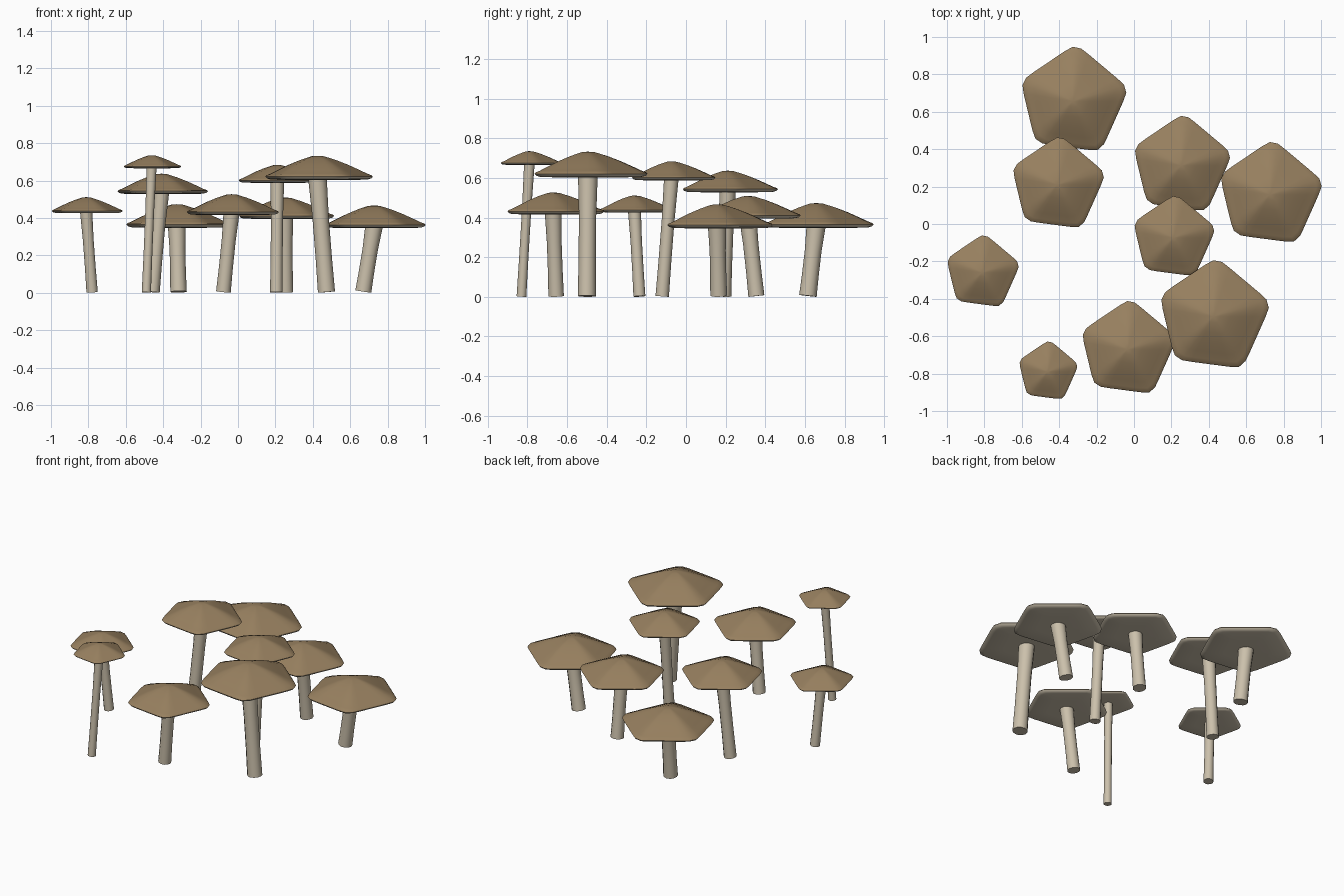
import bpy, bmesh, math
from mathutils import Vector

default = bpy.data.objects.get("Cube")
if default:
    bpy.data.objects.remove(default, do_unlink=True)


def make_material(name, rgb):
    mat = bpy.data.materials.new(name)
    mat.use_nodes = True
    mat.diffuse_color = (*rgb, 1)
    mat.node_tree.nodes["Principled BSDF"].inputs["Base Color"].default_value = (*rgb, 1)
    return mat


brown = make_material("cap_brown", (0.31, 0.215, 0.115))
cream = make_material("stem_cream", (0.60, 0.53, 0.41))

CORNERS = [math.radians(a) for a in (87, 13, -61, -134, -199)]
SIDES = [(a + b) / 2 for a, b in zip(CORNERS, CORNERS[1:] + [CORNERS[0] - math.tau])]

# Cap outline from centre top, over the rim, to the underside: radius, height
DOME = [(0.12, 0.425), (0.33, 0.36), (0.55, 0.275), (0.75, 0.185),
        (0.9, 0.115), (0.98, 0.085), (1.0, 0.063)]
UNDERSIDE = [(0.97, 0.03), (0.9, 0.01), (0.5, 0)]
CAP_TOP = 0.435


def rounded_pentagon(angle):
    """Radius of a soft five-sided outline whose corners reach about one."""
    total = sum(max(math.cos(angle - s) / 0.85, 0) ** 14 for s in SIDES)
    return total ** (-1 / 14)


def loft(name, rings, start, end, materials, dome_rings=0):
    """Skin a stack of rings and close each end with a fan."""
    bm = bmesh.new()
    rows = [[bm.verts.new(p) for p in ring] for ring in rings]
    n = len(rows[0])
    first, last = bm.verts.new(start), bm.verts.new(end)
    for i in range(n):
        j = (i + 1) % n
        bm.faces.new((first, rows[0][i], rows[0][j]))
        for k, (a, b) in enumerate(zip(rows, rows[1:])):
            face = bm.faces.new((a[i], b[i], b[j], a[j]))
            face.material_index = int(0 < dome_rings <= k + 1)
        face = bm.faces.new((last, rows[-1][j], rows[-1][i]))
        face.material_index = int(dome_rings > 0)
    bmesh.ops.recalc_face_normals(bm, faces=bm.faces)
    mesh = bpy.data.meshes.new(name)
    bm.to_mesh(mesh)
    bm.free()
    for mat in materials:
        mesh.materials.append(mat)
    obj = bpy.data.objects.new(name, mesh)
    bpy.context.collection.objects.link(obj)
    bpy.ops.object.select_all(action='DESELECT')
    obj.select_set(True)
    bpy.context.view_layer.objects.active = obj
    bpy.ops.object.shade_smooth_by_angle(angle=math.radians(60))


def add_cap(name, center, size):
    angles = [math.tau * i / 40 for i in range(40)]
    rings = []
    for r, h in DOME + UNDERSIDE:
        rings.append([center + size * Vector((r * rounded_pentagon(a) * math.cos(a),
                                              r * rounded_pentagon(a) * math.sin(a), h))
                      for a in angles])
    loft(name, rings, center + Vector((0, 0, CAP_TOP * size)), center,
         [brown, cream], len(DOME))


def add_stem(name, foot, head, size):
    lean = (head - foot) / (head.z - foot.z)
    foot = foot + Vector((0, 0, 0.152 * size * lean.xy.length))
    rings = []
    for t, r in ((0, 0.152), (0.3, 0.145), (0.65, 0.145), (1, 0.165)):
        ring = []
        for i in range(12):
            a = math.tau * i / 12
            off = Vector((math.cos(a), math.sin(a), 0)) * r * size
            off.z = -off.dot(lean)
            ring.append(foot.lerp(head, t) + off)
        rings.append(ring)
    loft(name, rings, foot, head, [cream])


# Each mushroom: cap x, cap y, cap size, underside height, foot x, foot y
MUSHROOMS = [
    (-0.327, 0.656, 0.29, 0.347, -0.318, 0.615),
    (-0.41, 0.21, 0.252, 0.527, -0.457, 0.19),
    (0.252, 0.312, 0.265, 0.394, 0.255, 0.355),
    (0.727, 0.157, 0.28, 0.345, 0.67, 0.165),
    (0.21, -0.074, 0.222, 0.587, 0.205, -0.12),
    (-0.812, -0.26, 0.198, 0.425, -0.78, -0.235),
    (-0.462, -0.79, 0.161, 0.665, -0.49, -0.83),
    (-0.035, -0.67, 0.257, 0.415, -0.078, -0.655),
    (0.425, -0.495, 0.3, 0.602, 0.473, -0.5),
]

for number, (x, y, size, height, foot_x, foot_y) in enumerate(MUSHROOMS, 1):
    center = Vector((x, y, height))
    add_cap(f"mushroom_cap_{number}", center, size)
    add_stem(f"mushroom_stem_{number}", Vector((foot_x, foot_y, 0)),
             center + Vector((0, 0, 0.01)), size)
